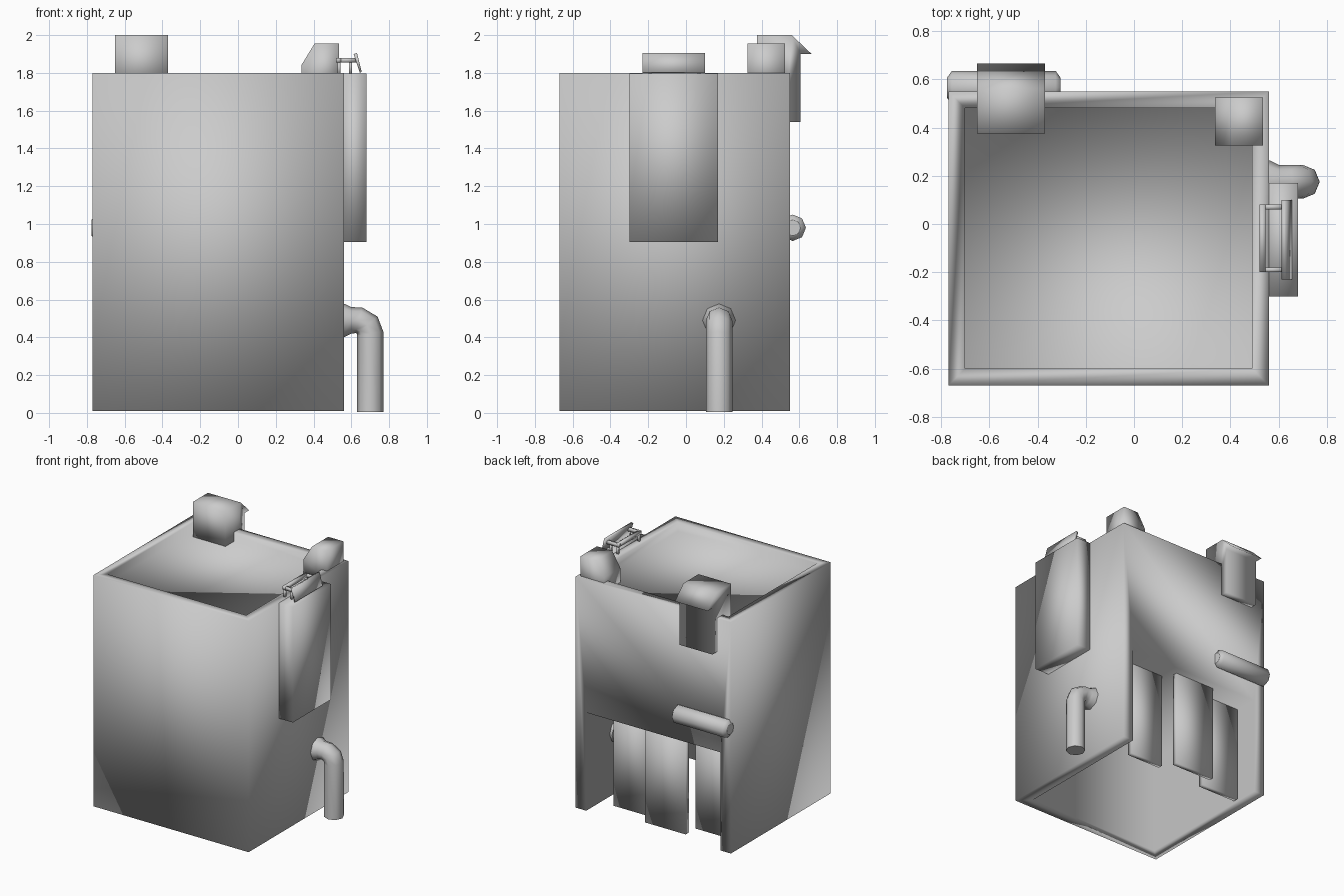
import bpy
import bmesh
from mathutils import Matrix, Vector

cube = bpy.data.objects.get("Cube")
if cube:
    bpy.data.objects.remove(cube, do_unlink=True)

grey = bpy.data.materials.new("plain grey")
grey.use_nodes = True
grey.diffuse_color = (0.6, 0.6, 0.6, 1)
grey.node_tree.nodes["Principled BSDF"].inputs["Base Color"].default_value = (0.6, 0.6, 0.6, 1)


def finish(name, bm):
    """Turn a bmesh into a smooth shaded grey object."""
    bmesh.ops.recalc_face_normals(bm, faces=bm.faces)
    for face in bm.faces:
        face.smooth = True
    mesh = bpy.data.meshes.new(name)
    bm.to_mesh(mesh)
    bm.free()
    mesh.materials.append(grey)
    obj = bpy.data.objects.new(name, mesh)
    bpy.context.collection.objects.link(obj)
    return obj


def box(name, low, high):
    low, high = Vector(low), Vector(high)
    bm = bmesh.new()
    matrix = Matrix.Translation((low + high) / 2) @ Matrix.Diagonal((*(high - low), 1))
    bmesh.ops.create_cube(bm, size=1, matrix=matrix)
    return finish(name, bm)


def extrude_profile(name, points, axis, start, end):
    """Extrude a profile of (horizontal, z) points along x or y."""
    bm = bmesh.new()
    place = (lambda h, z: (start, h, z)) if axis == "x" else (lambda h, z: (h, start, z))
    face = bm.faces.new([bm.verts.new(place(h, z)) for h, z in points])
    made = bmesh.ops.extrude_face_region(bm, geom=[face])["geom"]
    length = end - start
    step = Vector((length, 0, 0)) if axis == "x" else Vector((0, length, 0))
    bmesh.ops.translate(bm, verts=[v for v in made if isinstance(v, bmesh.types.BMVert)], vec=step)
    return finish(name, bm)


def pipe(name, path, radius, resolution=2):
    """Capped tube along (point, relative radius) pairs, converted to a mesh."""
    curve = bpy.data.curves.new(name, "CURVE")
    curve.dimensions = "3D"
    curve.bevel_depth = radius
    curve.bevel_resolution = resolution
    curve.use_fill_caps = True
    spline = curve.splines.new("POLY")
    spline.points.add(len(path) - 1)
    for p, (co, scale) in zip(spline.points, path):
        p.co = (*co, 1)
        p.radius = scale
    curve.materials.append(grey)
    obj = bpy.data.objects.new(name, curve)
    bpy.context.collection.objects.link(obj)
    bpy.ops.object.select_all(action="DESELECT")
    obj.select_set(True)
    bpy.context.view_layer.objects.active = obj
    bpy.ops.object.convert(target="MESH")
    return bpy.context.object


def carve(obj, cutter):
    """Cut a shape out of an object and discard the cutter."""
    mod = obj.modifiers.new("carve", "BOOLEAN")
    mod.operation = "DIFFERENCE"
    mod.solver = "EXACT"
    mod.object = cutter
    bpy.context.view_layer.objects.active = obj
    bpy.ops.object.modifier_apply(modifier=mod.name)
    bpy.data.objects.remove(cutter, do_unlink=True)


# Main housing with a sunken roof and a lower chamber open below and behind
body = box("housing", (-0.77, -0.67, 0.01), (0.56, 0.55, 1.8))
carve(body, box("roof_cutter", (-0.7, -0.6, 1.73), (0.49, 0.48, 2)))
carve(body, box("chamber_cutter", (-0.68, -0.58, -0.5), (0.47, 1, 0.77)))

# Hanging door strips, staggered in depth
for i, (x0, x1, y) in enumerate([(0.06, 0.35, 0.37), (-0.34, 0.01, 0.47), (-0.67, -0.34, 0.35)]):
    box(f"door_strip_{i + 1}", (x0, y - 0.02, 0.02), (x1, y + 0.02, 0.78))

# Hooded duct straddling the rear wall
hood = [(0.375, 1.72), (0.375, 2), (0.56, 2), (0.665, 1.9),
        (0.605, 1.9), (0.605, 1.54), (0.54, 1.54), (0.54, 1.72)]
extrude_profile("rear_hood_duct", hood, "x", -0.65, -0.37)

# Small sloped vent on the corner of the roof
vent = [(0.335, 1.72), (0.335, 1.84), (0.405, 1.955), (0.535, 1.955), (0.535, 1.72)]
extrude_profile("corner_vent", vent, "y", 0.325, 0.525)

# Shallow cabinet on the side
box("side_cabinet", (0.55, -0.3, 0.905), (0.68, 0.17, 1.798))

# Leaning plate and its support frame above the cabinet
plate = [(0.645, 1.8), (0.655, 1.805), (0.63, 1.905), (0.612, 1.9)]
extrude_profile("leaning_plate", plate, "y", -0.23, 0.1)
box("frame_rail", (0.52, -0.2, 1.855), (0.545, 0.08, 1.88))
for side, y in (("front", -0.19), ("rear", 0.07)):
    box(f"frame_arm_{side}", (0.52, y - 0.01, 1.855), (0.63, y + 0.01, 1.88))
    for leg, x in (("inner", 0.535), ("outer", 0.595)):
        box(f"frame_leg_{leg}_{side}", (x - 0.008, y - 0.008, 1.79), (x + 0.008, y + 0.008, 1.86))

# Drain pipe with a collar at the wall
bend = [(0.45, 0.49, 1.25), (0.565, 0.49, 1.25), (0.6, 0.49, 1), (0.64, 0.49, 1),
        (0.685, 0.465, 1), (0.7, 0.42, 1), (0.7, 0.005, 1)]
pipe("drain_pipe", [((x, 0.175, z), r) for x, z, r in bend], 0.07)

# Horizontal tube on the rear wall
ends = [(-0.775, 0.6), (-0.755, 1), (-0.325, 1), (-0.305, 0.6)]
pipe("rear_tube", [((x, 0.565, 0.98), r) for x, r in ends], 0.07)
